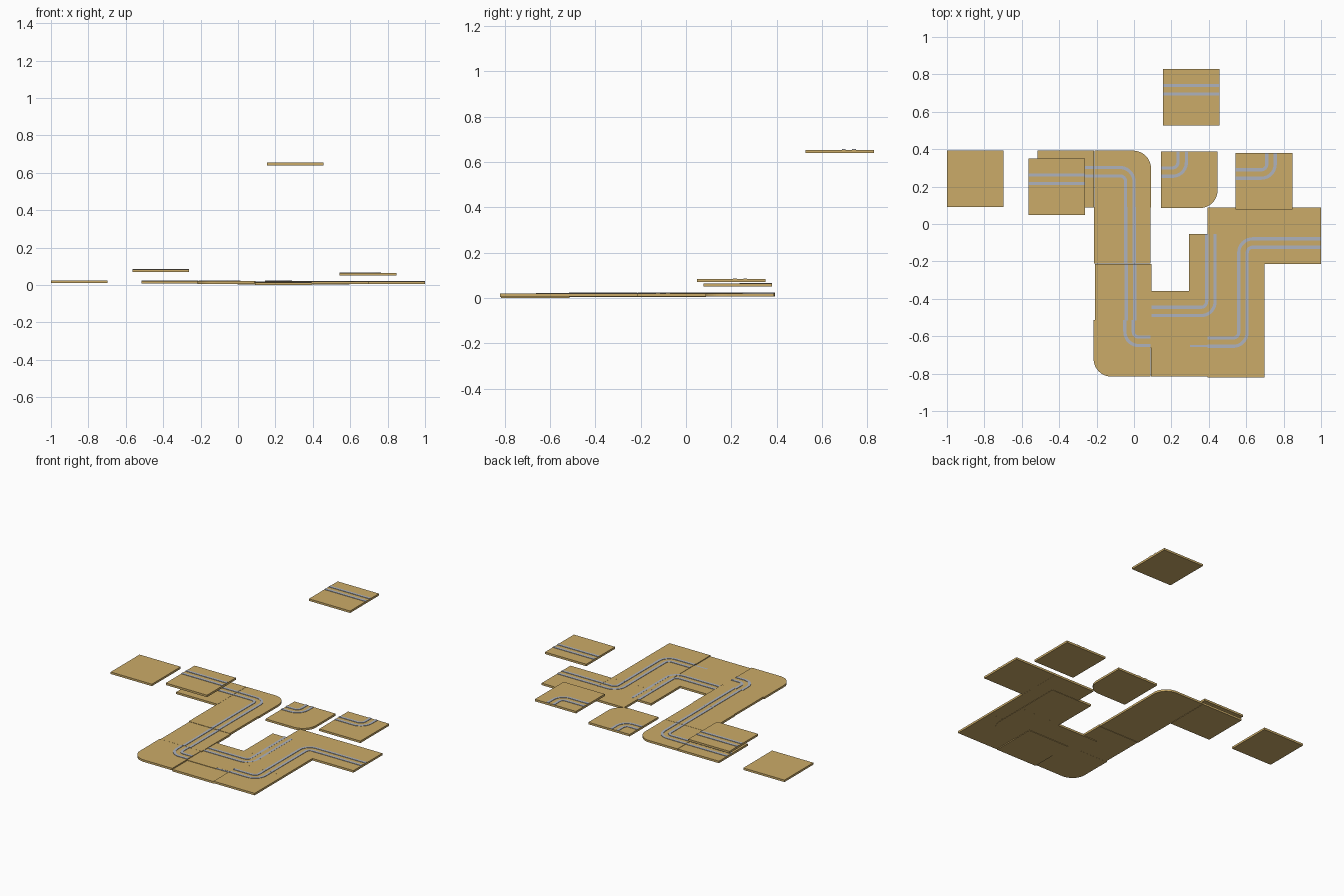
import bpy, bmesh
from math import cos, sin, pi
from mathutils import Vector

if "Cube" in bpy.data.objects:
    bpy.data.objects.remove(bpy.data.objects["Cube"])

SIZE, THICK, RAIL_W, RAIL_H = 0.303, 0.0135, 0.017, 0.0025


def material(name, rgb):
    m = bpy.data.materials.new(name)
    m.diffuse_color = (*rgb, 1)
    m.use_nodes = True
    m.node_tree.nodes["Principled BSDF"].inputs["Base Color"].default_value = m.diffuse_color
    return m


WOOD = material("wood", (0.60, 0.41, 0.14))
METAL = material("rail_grey", (0.42, 0.45, 0.52))


def slab(name, outline, z, height, mat):
    """Extrude a flat counter-clockwise outline upwards."""
    bm = bmesh.new()
    face = bm.faces.new([bm.verts.new((x, y, z)) for x, y in outline])
    top = bmesh.ops.extrude_face_region(bm, geom=[face])["geom"]
    bmesh.ops.translate(bm, vec=(0, 0, height),
                        verts=[v for v in top if isinstance(v, bmesh.types.BMVert)])
    bmesh.ops.recalc_face_normals(bm, faces=bm.faces)
    mesh = bpy.data.meshes.new(name)
    bm.to_mesh(mesh)
    bm.free()
    mesh.materials.append(mat)
    ob = bpy.data.objects.new(name, mesh)
    bpy.context.collection.objects.link(ob)
    return ob


def board(name, x, y, z, rounded=None):
    """Square board, optionally with one rounded corner (sx, sy)."""
    pts, h, r = [], SIZE / 2, 0.095
    for k, (sx, sy) in enumerate([(1, 1), (-1, 1), (-1, -1), (1, -1)]):
        if (sx, sy) == rounded:
            cx, cy = x + h + sx * (h - r), y + h + sy * (h - r)
            for i in range(13):
                a = (k + i / 12) * pi / 2
                pts.append((cx + r * cos(a), cy + r * sin(a)))
        else:
            pts.append((x + h + sx * h, y + h + sy * h))
    slab(name, pts, z, THICK, WOOD)


def rail(name, path, z):
    """Thin flat strip that follows a path."""
    left, right = [], []
    for i, p in enumerate(path):
        d = Vector(path[min(i + 1, len(path) - 1)]) - Vector(path[max(i - 1, 0)])
        n = Vector((-d.y, d.x)).normalized() * RAIL_W / 2
        left.append(tuple(Vector(p) + n))
        right.append(tuple(Vector(p) - n))
    slab(name, right + left[::-1], z + THICK, RAIL_H, METAL)


def straight(name, x, y, z, axis, centre):
    board(name + "_board", x, y, z)
    for i, c in enumerate((centre - 0.0225, centre + 0.0225)):
        path = [(x, c), (x + SIZE, c)] if axis == "x" else [(c, y), (c, y + SIZE)]
        rail(f"{name}_rail_{i + 1}", path, z)


def bend(name, x, y, z, sx, sy, cx, cy, rounded=False):
    """Bend whose rails leave towards side sx and side sy, meeting near (cx, cy)."""
    board(name + "_board", x, y, z, (-sx, -sy) if rounded else None)
    ex = x + SIZE if sx > 0 else x
    ey = y + SIZE if sy > 0 else y
    for i, (off, r) in enumerate(((-0.0225, 0.075), (0.0225, 0.03))):
        px, py = cx + sx * off, cy + sy * off
        path = [(ex, py)]
        for k in range(11):
            a = k / 10 * pi / 2
            path.append((px + sx * r * (1 - sin(a)), py + sy * r * (1 - cos(a))))
        path.append((px, ey))
        rail(f"{name}_rail_{i + 1}", path, z)


# spare tiles lying apart or floating
board("blank_tile", -1.0, 0.09, 0.011)
straight("high_straight", 0.154, 0.526, 0.640, "x", 0.718)
straight("raised_straight", -0.565, 0.048, 0.070, "x", 0.239)
bend("loose_bend", 0.144, 0.085, 0.007, -1, 1, 0.2575, 0.2775, True)
bend("raised_bend", 0.544, 0.077, 0.050, -1, 1, 0.7325, 0.2675)

# left arm of the track
straight("left_start", -0.517, 0.089, 0.007, "x", 0.2795)
bend("left_top_bend", -0.212, 0.089, 0.0075, -1, -1, -0.0225, 0.2795, True)
straight("left_upper_straight", -0.214, -0.212, 0.0085, "y", -0.0215)
straight("left_lower_straight", -0.209, -0.516, 0.007, "y", -0.0185)
bend("left_bottom_bend", -0.216, -0.816, 0.0065, 1, 1, -0.0265, -0.6275, True)

# bottom row and inner branch
straight("bottom_straight", 0.09, -0.816, 0.0, "x", -0.6275)
straight("inner_straight", -0.004, -0.661, 0.003, "x", -0.4675)
bend("inner_bend", 0.294, -0.647, 0.003, -1, 1, 0.411, -0.4675, True)
straight("inner_upright", 0.294, -0.357, 0.0032, "y", 0.411)

# right arm of the track
bend("right_bottom_bend", 0.394, -0.820, 0.005, -1, 1, 0.5825, -0.6315)
straight("right_upright", 0.394, -0.517, 0.0052, "y", 0.5825)
bend("right_top_bend", 0.394, -0.214, 0.005, 1, -1, 0.5825, -0.1015)
straight("right_end", 0.697, -0.214, 0.0055, "x", -0.1015)
